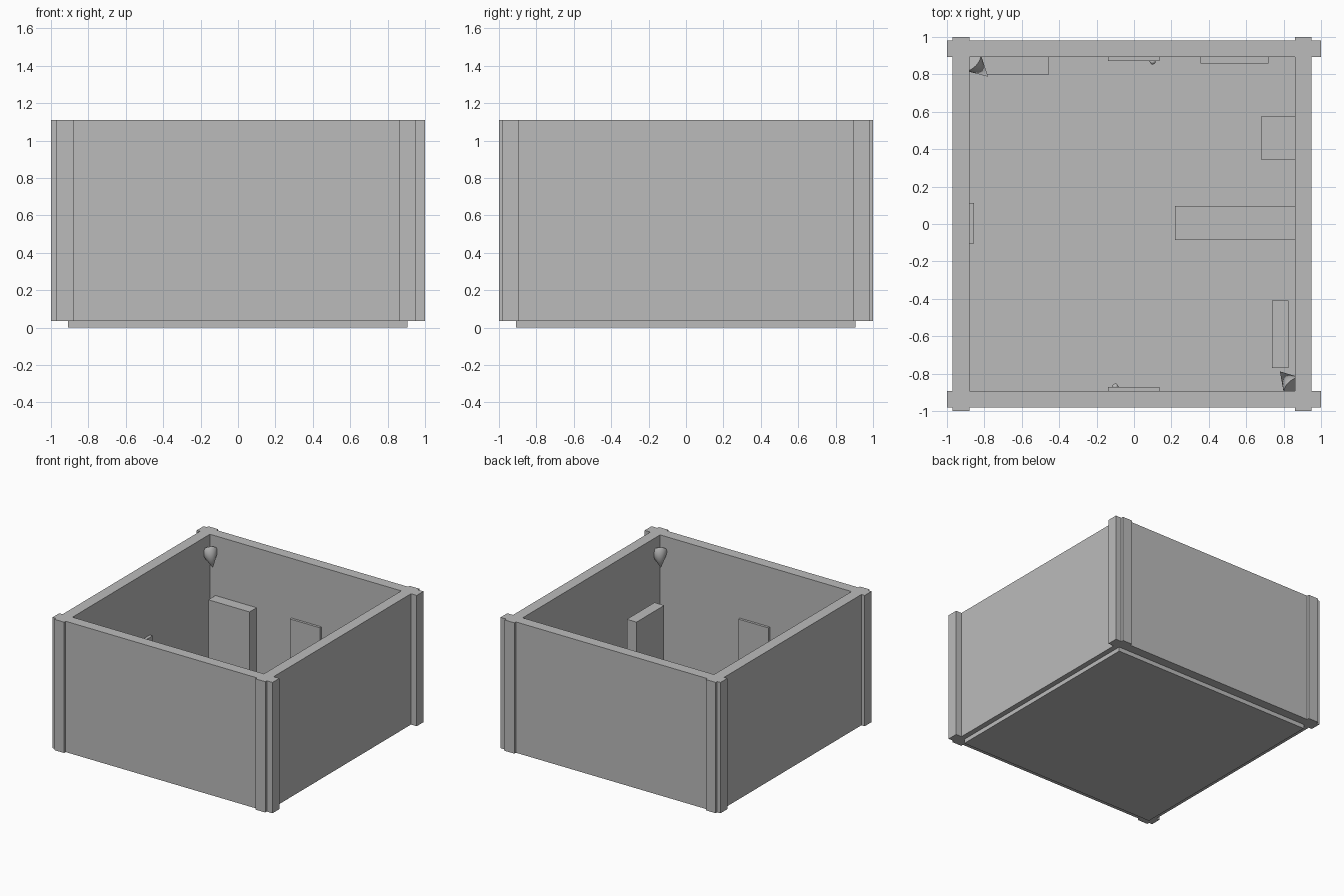
import bpy
import math
from mathutils import Vector

if "Cube" in bpy.data.objects:
    bpy.data.objects.remove(bpy.data.objects["Cube"])

grey = bpy.data.materials.new("plain_grey")
grey.diffuse_color = (0.5, 0.5, 0.5, 1)
grey.use_nodes = True
grey.node_tree.nodes["Principled BSDF"].inputs["Base Color"].default_value = grey.diffuse_color

FLOOR = 0.035   # top of the floor slab
TOP = 1.11      # top of the walls


def box(name, x0, x1, y0, y1, z0, z1):
    """Axis-aligned box given by its limits."""
    bpy.ops.mesh.primitive_cube_add(
        size=1, location=((x0 + x1) / 2, (y0 + y1) / 2, (z0 + z1) / 2))
    ob = bpy.context.object
    ob.name = name
    ob.scale = (x1 - x0, y1 - y0, z1 - z0)
    bpy.ops.object.transform_apply(location=False, rotation=False, scale=True)
    ob.data.materials.append(grey)
    return ob


def cone(name, base, tip, radius):
    """Smooth cone from a base centre to a tip."""
    base, tip = Vector(base), Vector(tip)
    axis = tip - base
    bpy.ops.mesh.primitive_cone_add(
        vertices=32, radius1=radius, radius2=0, depth=axis.length,
        location=(base + tip) / 2, rotation=axis.to_track_quat('Z', 'Y').to_euler())
    ob = bpy.context.object
    ob.name = name
    ob.data.materials.append(grey)
    bpy.ops.object.shade_smooth_by_angle(angle=math.radians(40))


def knob(name, x, y, z):
    """Small round door knob."""
    bpy.ops.mesh.primitive_uv_sphere_add(
        segments=24, ring_count=12, radius=0.016, location=(x, y, z))
    ob = bpy.context.object
    ob.name = name
    ob.data.materials.append(grey)
    bpy.ops.object.shade_smooth_by_angle()


# Floor slab and four walls that cross at the corners
box("floor", -0.91, 0.905, -0.91, 0.905, 0, FLOOR)
box("front_wall", -1, 1, -0.98, -0.892, FLOOR, TOP)
box("back_wall", -1, 1, 0.892, 0.98, FLOOR, TOP)
box("left_wall", -0.97, -0.88, -1, 1, FLOOR, TOP)
box("right_wall", 0.86, 0.948, -1, 1, FLOOR, TOP)

# Matching doors with knobs, and cones in two opposite corners
for side, s in (("back", 1), ("front", -1)):
    y0, y1 = sorted((s * 0.872, s * 0.895))
    box(side + "_door", -0.138, 0.135, y0, y1, FLOOR, 0.62)
    knob(side + "_knob", s * 0.10, s * 0.869, 0.31)
    cx = -0.87 if s > 0 else 0.855
    cone(side + "_corner_cone", (cx, s * 0.872, 0.98), (-s * 0.78, s * 0.788, 0.90), 0.065)

# Tall cabinets
box("back_cabinet", -0.83, -0.455, 0.80, 0.892, FLOOR, 0.62)
box("right_cabinet", 0.737, 0.825, -0.77, -0.41, FLOOR, 0.61)

# Furniture against the right wall
box("long_table", 0.22, 0.86, -0.085, 0.095, FLOOR, 0.25)
box("low_block", 0.68, 0.86, 0.345, 0.575, FLOOR, 0.22)

# Wall-mounted boards
box("back_board", 0.355, 0.718, 0.858, 0.892, 0.30, 0.55)
box("left_screen", -0.88, -0.855, -0.105, 0.113, 0.44, 0.58)
